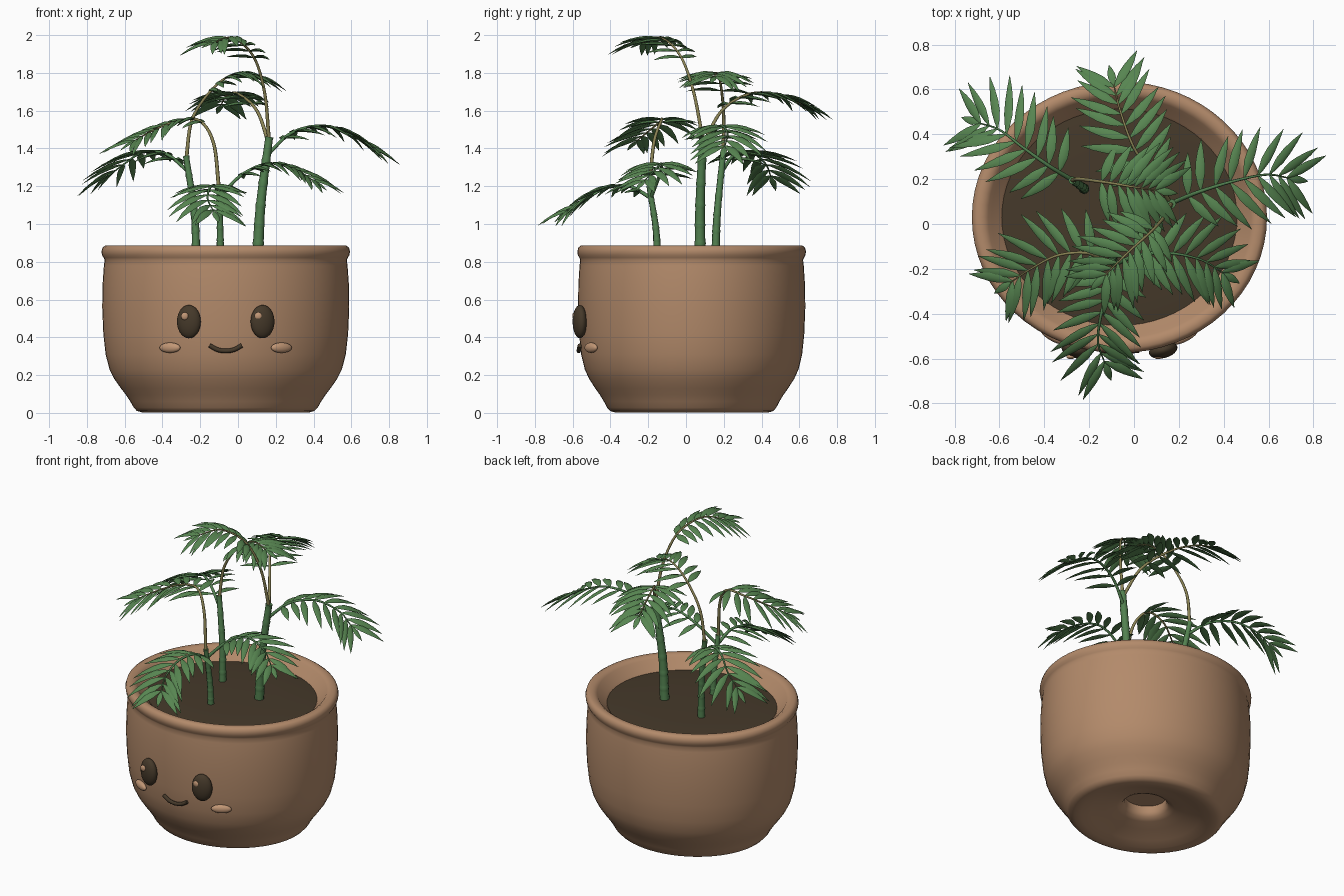
import bpy, bmesh, math, random
from mathutils import Vector

random.seed(4)
cube = bpy.data.objects.get("Cube")
if cube:
    bpy.data.objects.remove(cube, do_unlink=True)

CENTRE = Vector((-0.065, 0.03, 0))
SQUASH = 0.92      # depth of the pot relative to its width
UP = Vector((0, 0, 1))


def material(name, rgb):
    m = bpy.data.materials.new(name)
    m.use_nodes = True
    m.diffuse_color = (*rgb, 1)
    m.node_tree.nodes["Principled BSDF"].inputs["Base Color"].default_value = (*rgb, 1)
    return m


CLAY = material("clay", (0.45, 0.255, 0.145))
BLUSH = material("light clay", (0.54, 0.31, 0.18))
SOIL = material("dark soil", (0.06, 0.041, 0.023))
LEAF = material("leaf green", (0.095, 0.235, 0.082))
STEM = material("stem green", (0.085, 0.22, 0.08))
TWIG = material("straw twig", (0.26, 0.23, 0.09))


def add_mesh(name, mesh, mats, angle=50):
    mesh.materials.clear()
    for mat in mats:
        mesh.materials.append(mat)
    obj = bpy.data.objects.new(name, mesh)
    bpy.context.collection.objects.link(obj)
    bpy.ops.object.select_all(action="DESELECT")
    bpy.context.view_layer.objects.active = obj
    obj.select_set(True)
    bpy.ops.object.shade_smooth_by_angle(angle=math.radians(angle))
    return obj


def from_bmesh(name, bm, mats, angle=50):
    bmesh.ops.recalc_face_normals(bm, faces=bm.faces)
    mesh = bpy.data.meshes.new(name)
    bm.to_mesh(mesh)
    bm.free()
    return add_mesh(name, mesh, mats, angle)


def lathe(name, profile, mat, steps=64):
    bm = bmesh.new()
    verts = [bm.verts.new((r, 0, z)) for r, z in profile]
    edges = [bm.edges.new(pair) for pair in zip(verts, verts[1:])]
    bmesh.ops.spin(bm, geom=verts + edges, cent=(0, 0, 0), axis=UP,
                   angle=math.tau, steps=steps)
    bmesh.ops.remove_doubles(bm, verts=bm.verts, dist=0.0005)
    for v in bm.verts:
        v.co = Vector((v.co.x, v.co.y * SQUASH, v.co.z)) + CENTRE
    return from_bmesh(name, bm, [mat])


def ellipsoid(name, centre, radii, mat, turn=0):
    bm = bmesh.new()
    bmesh.ops.create_uvsphere(bm, u_segments=24, v_segments=14, radius=1)
    bmesh.ops.scale(bm, vec=radii, verts=bm.verts)
    obj = from_bmesh(name, bm, [mat])
    obj.location = centre
    obj.rotation_euler.z = turn
    return obj


def smooth_path(points, per=10):
    pts = [Vector(p) for p in points]
    pts = [2 * pts[0] - pts[1]] + pts + [2 * pts[-1] - pts[-2]]
    out = []
    for a, b, c, d in zip(pts, pts[1:], pts[2:], pts[3:]):
        for i in range(per):
            t = i / per
            out.append(0.5 * (2 * b + (c - a) * t + (2 * a - 5 * b + 4 * c - d) * t * t
                              + (3 * b - a - 3 * c + d) * t ** 3))
    return out + [pts[-2]]


def tube(name, path, radius_at, mat):
    curve = bpy.data.curves.new(name, "CURVE")
    curve.dimensions = "3D"
    curve.bevel_depth = 1
    curve.bevel_resolution = 2
    curve.use_fill_caps = True
    line = curve.splines.new("POLY")
    line.points.add(len(path) - 1)
    for i, (p, co) in enumerate(zip(line.points, path)):
        p.co = (*co, 1)
        p.radius = radius_at(i / (len(path) - 1))
    temp = bpy.data.objects.new(name, curve)
    bpy.context.collection.objects.link(temp)
    mesh = bpy.data.meshes.new_from_object(
        temp.evaluated_get(bpy.context.evaluated_depsgraph_get()))
    bpy.data.objects.remove(temp)
    return add_mesh(name, mesh, [mat])


# Pot: one closed wall, with a rolled rim, hollow foot and drain hole
lathe("pot", [(0, 0.15), (0.13, 0.15), (0.13, 0.11), (0.145, 0.085), (0.18, 0.07), (0.25, 0.055),
              (0.34, 0.025), (0.4, 0.006), (0.44, 0.002), (0.47, 0.01), (0.487, 0.028),
              (0.505, 0.06), (0.528, 0.095), (0.555, 0.13), (0.59, 0.18), (0.615, 0.23),
              (0.636, 0.31), (0.648, 0.42), (0.654, 0.56), (0.652, 0.68), (0.645, 0.78),
              (0.641, 0.81), (0.647, 0.822), (0.655, 0.836), (0.658, 0.855), (0.652, 0.876),
              (0.635, 0.887), (0.605, 0.885), (0.585, 0.872), (0.57, 0.85), (0.535, 0.825),
              (0.51, 0.79)], CLAY)
lathe("soil", [(0, 0.825), (0.3, 0.823), (0.48, 0.816), (0.53, 0.81)], SOIL)

# Face
for side, label in ((-1, "right"), (1, "left")):
    ellipsoid(label + "_eye", (CENTRE.x + side * 0.195, -0.562, 0.483),
              (0.065, 0.036, 0.088), SOIL, side * 0.25)
    ellipsoid(label + "_eye_glint", (CENTRE.x + side * 0.195 - 0.022, -0.592, 0.512),
              (0.02, 0.01, 0.02), BLUSH)
    ellipsoid(label + "_cheek", (CENTRE.x + side * 0.295, -0.503, 0.345),
              (0.062, 0.02, 0.027), BLUSH, side * 0.5)
mouth = smooth_path([(CENTRE.x + x, -0.568 + x * x * 0.8, z) for x, z in
                     ((-0.085, 0.357), (-0.045, 0.335), (0, 0.328), (0.045, 0.335), (0.085, 0.357))], 4)
tube("mouth", mouth, lambda t: 0.012, SOIL)

# Jointed stems: base, middle, top, radius
STEMS = {
    "front": ([(-0.093, -0.15, 0.8), (-0.095, -0.16, 0.98), (-0.1, -0.195, 1.2)], 0.019),
    "back": ([(-0.222, 0.155, 0.8), (-0.23, 0.165, 1.05), (-0.275, 0.195, 1.36)], 0.021),
    "tall": ([(0.103, 0.075, 0.8), (0.12, 0.075, 1.1), (0.165, 0.09, 1.46)], 0.027),
}
for label, (points, radius) in STEMS.items():
    tube(label + "_stem", smooth_path(points, 24),
         lambda t: radius * (1.1 - 0.35 * t + (0.1 if int(t * 48 + 0.5) % 8 == 0 else 0)), STEM)


def add_leaf(bm, base, direction, up, length, width, bend):
    """Pointed blade with a raised midrib; its tip is carried along by bend."""
    across = direction.cross(up).normalized()
    normal = across.cross(direction).normalized()
    rows = []
    for s, w in ((0, 0.12), (0.15, 0.6), (0.35, 1), (0.55, 0.95), (0.78, 0.6), (1, 0.04)):
        mid = base + direction * length * s + bend * length * s * s
        half = across * width * w * 0.5
        lift = normal * width * w * 0.24
        rows.append([bm.verts.new(mid + o) for o in (half, lift, -half, -lift * 0.7)])
    for k, (a, b) in enumerate(zip(rows, rows[1:])):
        for i in range(4):
            j = (i + 1) % 4
            face = bm.faces.new((a[i], a[j], b[j], b[i]))
            face.material_index = 1 if k == 0 else 0
    bm.faces.new(rows[0])
    bm.faces.new(rows[-1])


def frond(name, points, bare, pairs, size):
    """Arched midrib with paired leaflets from the bare fraction to the tip."""
    wood = TWIG if bare > 0.3 else STEM
    path = smooth_path(points)
    tube(name + "_midrib", path, lambda t: 0.0105 - 0.0075 * t, wood)
    bm = bmesh.new()
    last = len(path) - 1
    for k in range(pairs):
        u = k / (pairs - 1)
        at = (bare + (0.98 - bare) * u) * last
        i = min(int(at), last - 1)
        base = path[i].lerp(path[i + 1], at - i)
        tangent = (path[i + 1] - path[i]).normalized()
        tangent = Vector((tangent.x, tangent.y, tangent.z * 0.6)).normalized()
        side = tangent.cross(UP).normalized()
        up = side.cross(tangent)
        angle = math.radians(72 - 26 * u)
        length = size * (0.72 + 0.34 * math.sin(math.pi * (0.15 + 0.75 * u)))
        for s in (-1, 1):
            a = angle + random.uniform(-0.1, 0.1)
            way = tangent * math.cos(a) + side * s * math.sin(a) + up * 0.05
            # each blade banks a little, facing the frond tip
            bank = (up + tangent * 0.3).normalized()
            add_leaf(bm, base, way.normalized(), bank, length * random.uniform(0.92, 1.05),
                     0.044, tangent * 0.08 - UP * random.uniform(0.22, 0.36))
    add_leaf(bm, path[-1], (path[-1] - path[-2]).normalized(), UP, size * 0.45, 0.035, -UP * 0.1)
    from_bmesh(name + "_leaves", bm, [LEAF, wood], 75)


# Fronds: midrib points, bare fraction, leaf pairs, leaf size
frond("left_frond", [(0.15, 0.085, 1.36), (0.28, 0.14, 1.48), (0.44, 0.19, 1.52),
                     (0.59, 0.22, 1.475), (0.69, 0.205, 1.41)], 0.18, 9, 0.235)
frond("front_left_frond", [(-0.1, -0.185, 1.14), (0.02, -0.14, 1.26), (0.16, -0.13, 1.32),
                           (0.3, -0.16, 1.29), (0.4, -0.22, 1.23)], 0.25, 9, 0.21)
frond("front_frond", [(-0.1, -0.19, 1.14), (-0.12, -0.3, 1.2), (-0.15, -0.42, 1.19),
                      (-0.16, -0.53, 1.13), (-0.13, -0.62, 1.07)], 0.12, 9, 0.22)
frond("right_frond", [(-0.1, -0.195, 1.18), (-0.13, -0.17, 1.43), (-0.21, -0.13, 1.55),
                      (-0.34, -0.14, 1.54), (-0.46, -0.2, 1.49), (-0.55, -0.26, 1.44)], 0.36, 9, 0.22)
frond("back_right_frond", [(-0.265, 0.19, 1.28), (-0.38, 0.26, 1.37), (-0.5, 0.345, 1.38),
                           (-0.6, 0.42, 1.32), (-0.69, 0.45, 1.25)], 0.15, 9, 0.235)
frond("centre_frond", [(-0.275, 0.195, 1.34), (-0.24, 0.2, 1.56), (-0.12, 0.185, 1.73),
                       (0, 0.165, 1.8), (0.1, 0.15, 1.78)], 0.45, 8, 0.22)
frond("back_frond", [(0.165, 0.09, 1.42), (0.1, 0.19, 1.6), (0, 0.34, 1.69),
                     (-0.06, 0.5, 1.68), (-0.09, 0.62, 1.63)], 0.32, 9, 0.22)
frond("top_frond", [(0.165, 0.09, 1.44), (0.14, 0.04, 1.7), (0.08, -0.03, 1.89),
                    (-0.03, -0.13, 1.985), (-0.13, -0.23, 1.96)], 0.48, 9, 0.21)
